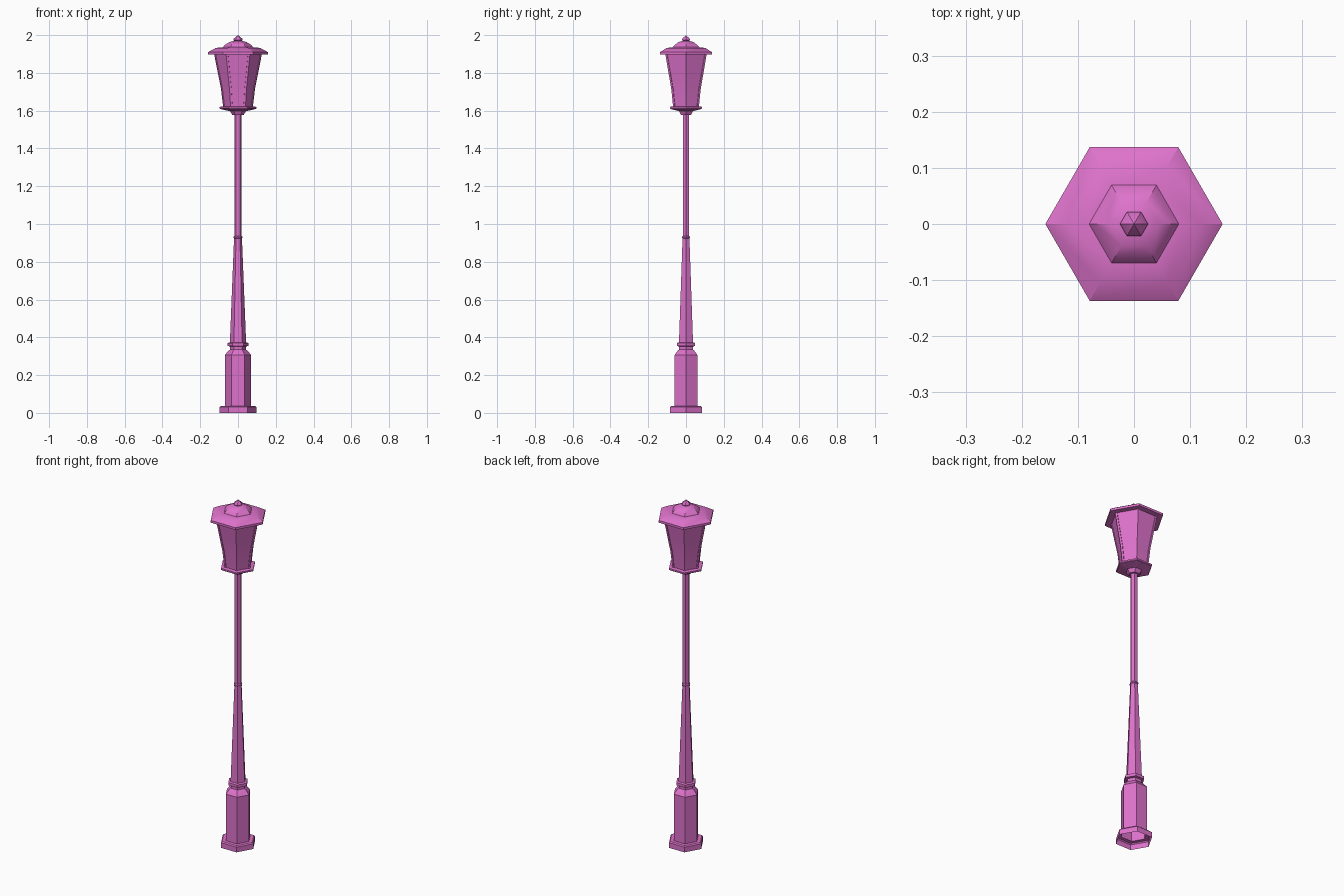
import bpy, bmesh
from math import cos, sin, pi, radians

cube = bpy.data.objects.get("Cube")
if cube:
    bpy.data.objects.remove(cube)

SIDES = 6

pink = bpy.data.materials.new("pink_paint")
pink.use_nodes = True
colour = (0.73, 0.17, 0.60, 1)
pink.diffuse_color = colour
pink.node_tree.nodes["Principled BSDF"].inputs["Base Color"].default_value = colour


def hex_part(name, profile, recess=0):
    """Sweep a (radius, height) profile, listed bottom to top outside, round six sides."""
    bm = bmesh.new()
    rings = []
    for r, z in profile:
        if r == 0:
            rings.append([bm.verts.new((0, 0, z))] * SIDES)
        else:
            rings.append([bm.verts.new((r * cos(2 * pi * i / SIDES),
                                        r * sin(2 * pi * i / SIDES), z))
                          for i in range(SIDES)])
    panels = [[] for _ in range(SIDES)]
    for low, high in zip(rings, rings[1:]):
        for i in range(SIDES):
            j = (i + 1) % SIDES
            corners = dict.fromkeys((low[i], low[j], high[j], high[i]))
            panels[i].append(bm.faces.new(list(corners)))
    bm.normal_update()
    # Sunken panes leave slim corner posts
    if recess:
        for pane in panels:
            bmesh.ops.inset_region(bm, faces=pane, thickness=0.01, depth=0)
            bmesh.ops.inset_region(bm, faces=pane, thickness=0.0005, depth=-recess)
    mesh = bpy.data.meshes.new(name)
    bm.to_mesh(mesh)
    bm.free()
    mesh.materials.append(pink)
    obj = bpy.data.objects.new(name, mesh)
    bpy.context.collection.objects.link(obj)
    bpy.ops.object.select_all(action='DESELECT')
    bpy.context.view_layer.objects.active = obj
    obj.select_set(True)
    bpy.ops.object.shade_smooth_by_angle(angle=radians(30))
    return obj


# Hollow foot and pedestal, open underneath
hex_part("pedestal", [(0.098, 0), (0.098, 0.03), (0.092, 0.036), (0.07, 0.036),
                      (0.07, 0.306), (0.05, 0.33), (0.042, 0.335), (0.042, 0.352)])

# Collar above the pedestal
hex_part("collar", [(0.042, 0.352), (0.056, 0.354), (0.056, 0.37), (0.042, 0.374)])

# Tapered lower shaft, small ring and slim upper pole
hex_part("lower_shaft", [(0.043, 0.372), (0.021, 0.925)])
hex_part("pole_ring", [(0.019, 0.922), (0.024, 0.926), (0.024, 0.932), (0.019, 0.937)])
hex_part("upper_pole", [(0.019, 0.92), (0.019, 1.585)])

# Tray that carries the lantern
hex_part("lantern_tray", [(0.018, 1.576), (0.03, 1.577), (0.042, 1.597), (0.095, 1.609),
                          (0.098, 1.612), (0.098, 1.62), (0.08, 1.623), (0, 1.623)])

# Flared lantern body with a pane on each side
hex_part("lantern_body", [(0.079, 1.622), (0.09, 1.715), (0.107, 1.80), (0.126, 1.898)],
         recess=0.003)

# Wide roof with underside, stepped dome and pointed finial
hex_part("roof", [(0, 1.897), (0.158, 1.897), (0.158, 1.91), (0.118, 1.932), (0.08, 1.936),
                  (0.07, 1.948), (0.045, 1.963), (0.02, 1.97), (0, 1.97)])
hex_part("finial", [(0.016, 1.966), (0.025, 1.975), (0.022, 1.982), (0, 2.0)])
